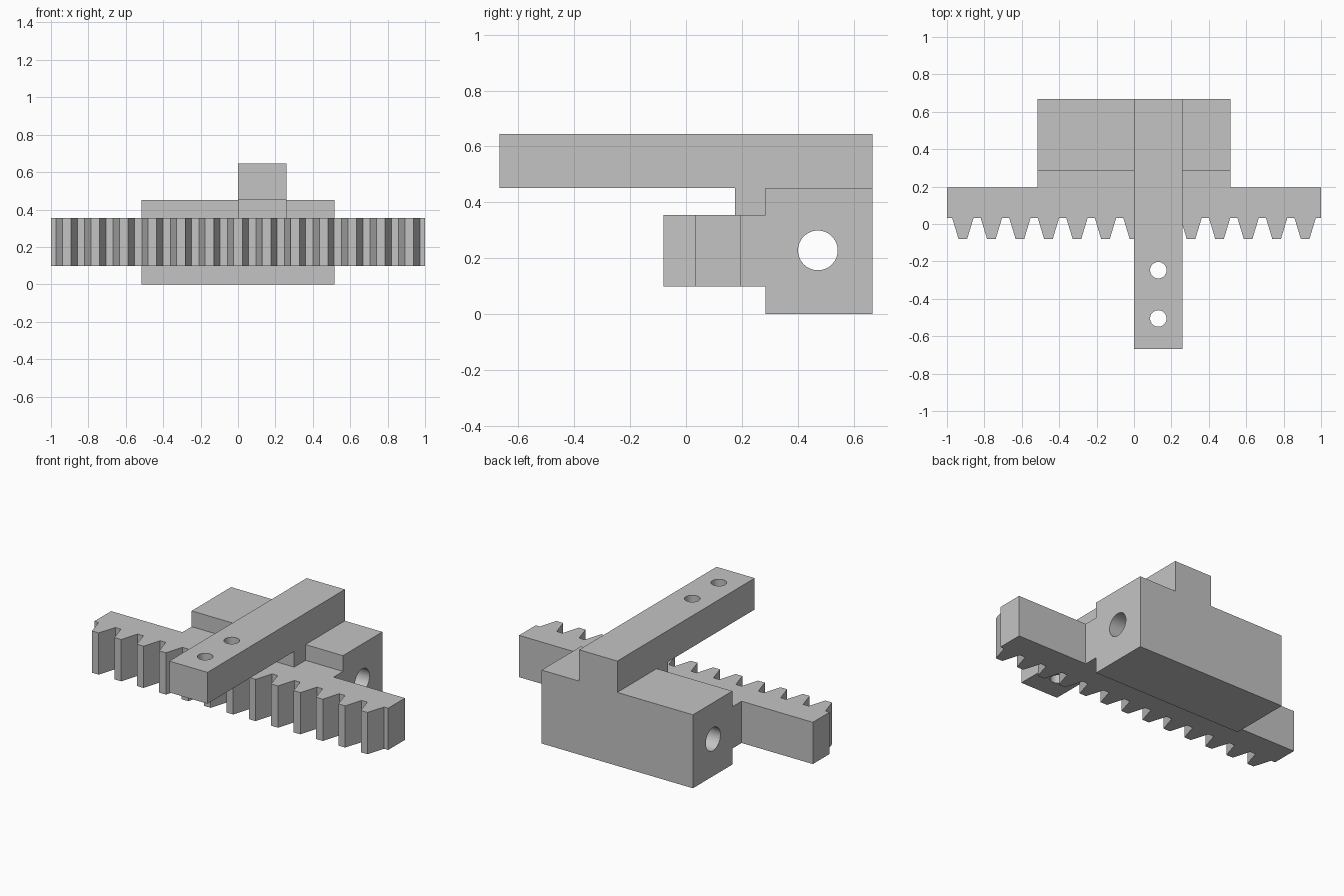
import bpy
import bmesh
import math
from mathutils import Vector

if "Cube" in bpy.data.objects:
    bpy.data.objects.remove(bpy.data.objects["Cube"], do_unlink=True)

GREY = (0.55, 0.55, 0.55, 1)
steel = bpy.data.materials.new("plain grey")
steel.use_nodes = True
steel.diffuse_color = GREY
steel.node_tree.nodes["Principled BSDF"].inputs["Base Color"].default_value = GREY


def prism(name, points, direction):
    """Extrude a flat outline along a direction."""
    bm = bmesh.new()
    face = bm.faces.new([bm.verts.new(p) for p in points])
    result = bmesh.ops.extrude_face_region(bm, geom=[face])
    moved = [g for g in result["geom"] if isinstance(g, bmesh.types.BMVert)]
    bmesh.ops.translate(bm, verts=moved, vec=Vector(direction))
    if not any(f.is_valid and set(f.verts) == set(face.verts) for f in bm.faces):
        bm.faces.new(face.verts)
    bmesh.ops.recalc_face_normals(bm, faces=bm.faces)
    mesh = bpy.data.meshes.new(name)
    bm.to_mesh(mesh)
    bm.free()
    mesh.materials.append(steel)
    obj = bpy.data.objects.new(name, mesh)
    bpy.context.collection.objects.link(obj)
    return obj


def drill(target, center, radius, depth, rotation=(0, 0, 0)):
    """Cut a round hole right through a part."""
    bpy.ops.mesh.primitive_cylinder_add(vertices=48, radius=radius, depth=depth,
                                        location=center, rotation=rotation)
    cutter = bpy.context.object
    cutter.name = target.name + "_drill"
    cutter.data.materials.append(steel)
    mod = target.modifiers.new("hole", "BOOLEAN")
    mod.operation = "DIFFERENCE"
    mod.solver = "EXACT"
    mod.object = cutter
    bpy.context.view_layer.objects.active = target
    bpy.ops.object.modifier_apply(modifier=mod.name)
    bpy.data.objects.remove(cutter, do_unlink=True)


def smooth_holes(obj):
    bpy.ops.object.select_all(action="DESELECT")
    obj.select_set(True)
    bpy.context.view_layer.objects.active = obj
    bpy.ops.object.shade_smooth_by_angle(angle=math.radians(25))


# Heights and depths shared by the parts
RACK_LOW, RACK_TOP = 0.098, 0.355
BLOCK_TOP, ARM_TOP = 0.452, 0.645
ROOT, TIP, RACK_BACK = 0.032, -0.08, 0.195
BLOCK_FRONT, BACK = 0.285, 0.668
HALF = 0.515
ARM_WIDTH = 0.26

# Toothed rack with the neck that reaches back to the block
outline = [(-1, ROOT)]
teeth, pitch = 13, 0.1525
for i in range(teeth):
    x = (i - (teeth - 1) / 2) * pitch
    outline += [(x - 0.057, ROOT), (x - 0.023, TIP), (x + 0.023, TIP), (x + 0.057, ROOT)]
outline += [(1, ROOT), (1, RACK_BACK), (HALF, RACK_BACK), (HALF, BLOCK_FRONT),
            (-HALF, BLOCK_FRONT), (-HALF, RACK_BACK), (-1, RACK_BACK)]
prism("toothed_rack", [(x, y, RACK_LOW) for x, y in outline], (0, 0, RACK_TOP - RACK_LOW))

# Slide block with the guide rod bore
side = [(BLOCK_FRONT, 0), (BACK, 0), (BACK, BLOCK_TOP), (BLOCK_FRONT, BLOCK_TOP)]
block = prism("slide_block", [(-HALF, y, z) for y, z in side], (2 * HALF, 0, 0))
drill(block, (0, 0.472, 0.228), 0.071, 3, (0, math.pi / 2, 0))
smooth_holes(block)

# Arm across the top, with a foot resting on the neck
side = [(-BACK, ARM_TOP), (-BACK, BLOCK_TOP), (0.175, BLOCK_TOP), (0.175, RACK_TOP),
        (BLOCK_FRONT, RACK_TOP), (BLOCK_FRONT, BLOCK_TOP), (BACK, BLOCK_TOP), (BACK, ARM_TOP)]
arm = prism("cross_arm", [(0, y, z) for y, z in side], (ARM_WIDTH, 0, 0))
for y in (-0.247, -0.505):
    drill(arm, (ARM_WIDTH / 2, y, 0.55), 0.044, 1)
smooth_holes(arm)
